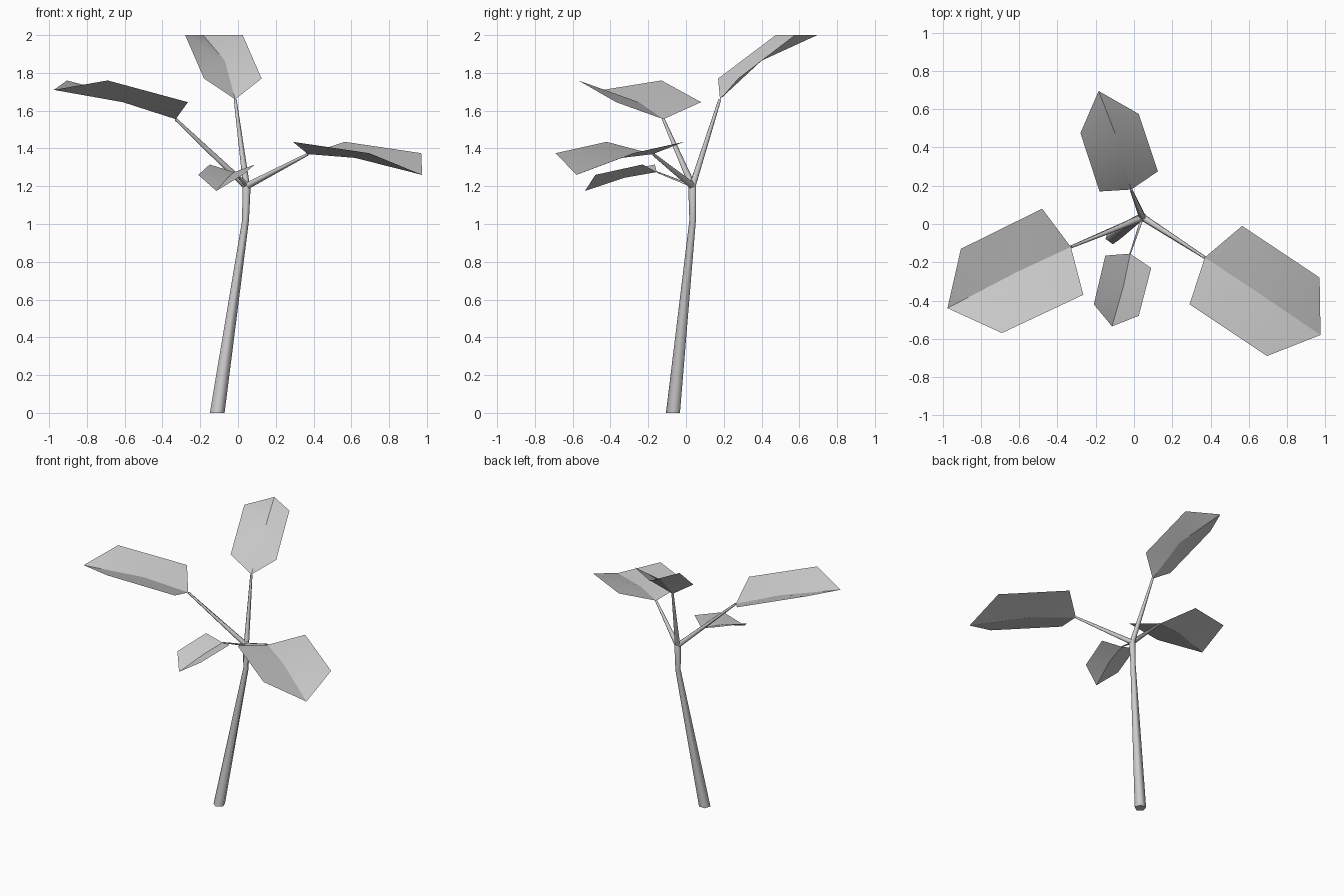
import bpy, bmesh, math
from mathutils import Vector

cube = bpy.data.objects.get("Cube")
if cube:
    bpy.data.objects.remove(cube, do_unlink=True)

grey = bpy.data.materials.new("plain grey")
grey.use_nodes = True
colour = (0.6, 0.6, 0.6, 1)
grey.diffuse_color = colour
grey.node_tree.nodes["Principled BSDF"].inputs["Base Color"].default_value = colour


def finish(name, bm, angle):
    mesh = bpy.data.meshes.new(name)
    bm.to_mesh(mesh)
    bm.free()
    mesh.materials.append(grey)
    ob = bpy.data.objects.new(name, mesh)
    bpy.context.collection.objects.link(ob)
    bpy.ops.object.select_all(action='DESELECT')
    bpy.context.view_layer.objects.active = ob
    ob.select_set(True)
    bpy.ops.object.shade_smooth_by_angle(angle=math.radians(angle))


def stem(name, path, radii, sides=5):
    """Tapered tube with capped ends along a path."""
    bm = bmesh.new()
    pts = [Vector(p) for p in path]
    rings = []
    for i, (p, r) in enumerate(zip(pts, radii)):
        along = (pts[min(i + 1, len(pts) - 1)] - pts[max(i - 1, 0)]).normalized()
        if i == 0 and p.z == 0:
            along = Vector((0, 0, 1))  # flat foot on the ground
        u = (Vector((0, 1, 0)) - along * along.y).normalized()
        v = along.cross(u)
        angles = [math.tau * (k + 0.5) / sides for k in range(sides)]
        rings.append([bm.verts.new(p + r * (u * math.cos(a) + v * math.sin(a))) for a in angles])
    for a, b in zip(rings, rings[1:]):
        for k in range(sides):
            n = (k + 1) % sides
            bm.faces.new((a[k], a[n], b[n], b[k]))
    bm.faces.new(rings[0][::-1])
    bm.faces.new(rings[-1])
    bmesh.ops.recalc_face_normals(bm, faces=bm.faces)
    finish(name, bm, 80)


def leaf(name, middle, outline):
    """Creased six-sided blade: a fan around a point on the midrib."""
    bm = bmesh.new()
    mid = bm.verts.new(middle)
    rim = [bm.verts.new(p) for p in outline]
    for k, v in enumerate(rim):
        bm.faces.new((mid, rim[(k + 1) % len(rim)], v))
    bmesh.ops.recalc_face_normals(bm, faces=bm.faces)
    bm.normal_update()
    if sum(f.normal.z for f in bm.faces) < 0:
        bmesh.ops.reverse_faces(bm, faces=bm.faces)
    finish(name, bm, 30)


# Leaves: midrib point, then outline starting at the stalk
leaves = {
    "right": ((-0.61, -0.25, 1.645), [
        (-0.33, -0.12, 1.555), (-0.48, 0.08, 1.645), (-0.905, -0.13, 1.76),
        (-0.975, -0.44, 1.71), (-0.69, -0.57, 1.76), (-0.265, -0.37, 1.645)]),
    "left": ((0.62, -0.34, 1.35), [
        (0.37, -0.175, 1.37), (0.565, -0.01, 1.435), (0.97, -0.28, 1.375),
        (0.975, -0.58, 1.26), (0.695, -0.69, 1.375), (0.29, -0.42, 1.435)]),
    "back": ((-0.07, 0.4, 1.865), [
        (-0.015, 0.18, 1.66), (-0.18, 0.17, 1.77), (-0.28, 0.475, 2.0),
        (-0.185, 0.695, 2.0), (0.025, 0.575, 2.0), (0.125, 0.275, 1.77)]),
    "front": ((-0.055, -0.325, 1.245), [
        (-0.02, -0.155, 1.275), (-0.15, -0.165, 1.315), (-0.21, -0.42, 1.26),
        (-0.115, -0.535, 1.175), (0.025, -0.48, 1.26), (0.09, -0.23, 1.315)]),
}

# Trunk and the fork where the stalks part
fork = (0.045, 0.035, 1.2)
stem("trunk", [(-0.11, -0.065, 0), (0.04, 0.037, 1.02), fork, (0.042, 0.035, 1.23)],
     [0.041, 0.019, 0.023, 0.012])

# One stalk per leaf
thickness = {"right": 0.019, "left": 0.019, "back": 0.019, "front": 0.008}
for side, (middle, outline) in leaves.items():
    leaf(side + "_leaf", middle, outline)
    r = thickness[side]
    stem(side + "_stalk", [fork, outline[0]], [r, max(r * 0.42, 0.004)])
